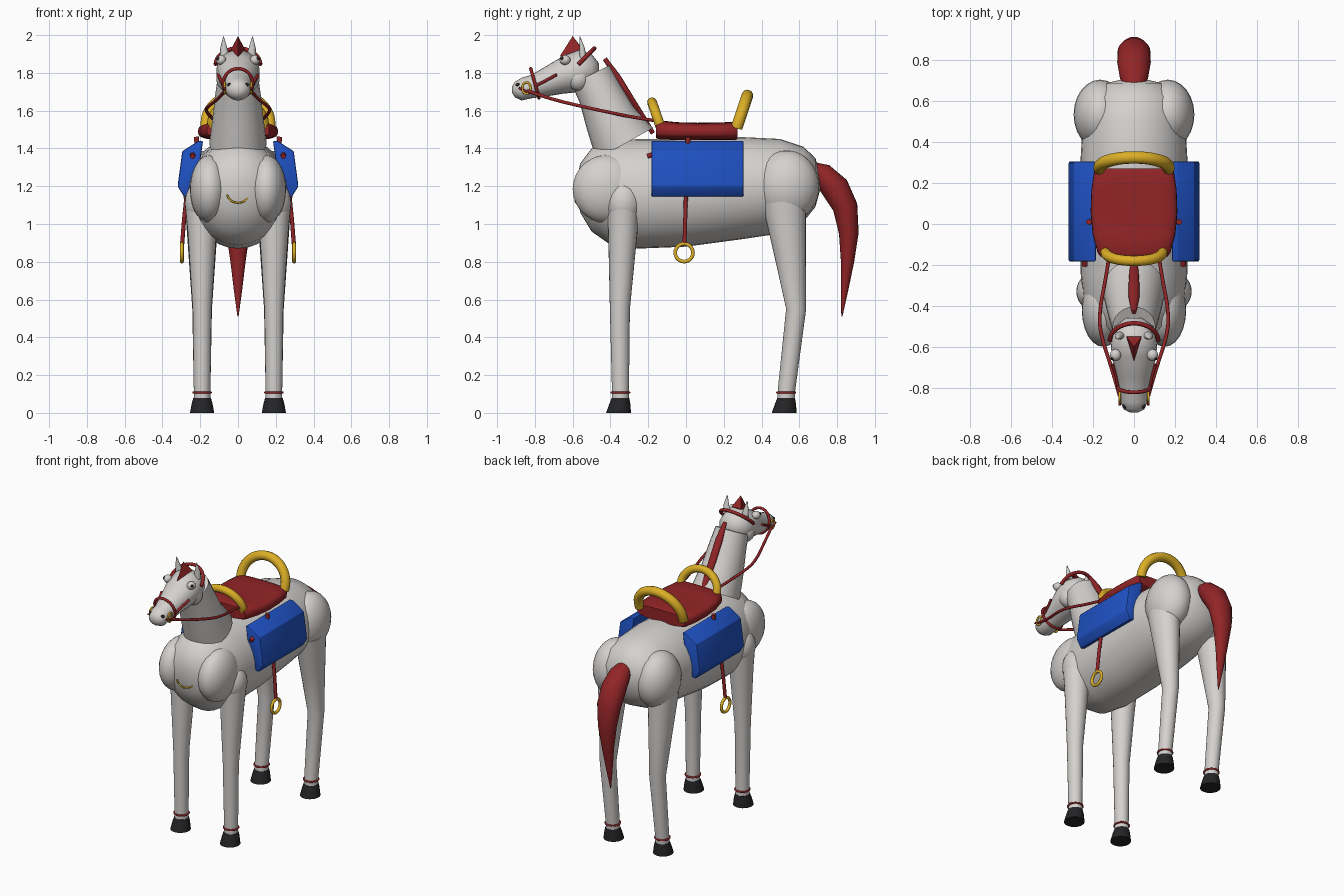
import bpy, bmesh, math
from mathutils import Vector, Matrix

if "Cube" in bpy.data.objects:
    bpy.data.objects.remove(bpy.data.objects["Cube"])


def material(name, r, g, b):
    m = bpy.data.materials.new(name)
    m.diffuse_color = (r, g, b, 1)
    m.use_nodes = True
    m.node_tree.nodes["Principled BSDF"].inputs["Base Color"].default_value = m.diffuse_color
    return m


COAT = material("coat_grey", .66, .64, .62)
RED = material("leather_red", .29, .018, .02)
BLUE = material("bag_blue", .014, .085, .56)
GOLD = material("gold", .72, .43, .02)
DARK = material("hoof_black", .018, .018, .02)
X = Vector((1, 0, 0))


def finish(name, bm, mat, angle=40):
    bmesh.ops.recalc_face_normals(bm, faces=bm.faces)
    me = bpy.data.meshes.new(name)
    bm.to_mesh(me)
    bm.free()
    me.materials.append(mat)
    me.polygons.foreach_set("use_smooth", [True] * len(me.polygons))
    me.set_sharp_from_angle(angle=math.radians(angle))
    ob = bpy.data.objects.new(name, me)
    bpy.context.collection.objects.link(ob)
    return ob


def loft(name, mat, rings, v=None, n=24, power=1.0):
    """Skin of elliptical rings (x, y, z, half width, half depth)."""
    bm = bmesh.new()
    pts = [Vector(r[:3]) for r in rings]
    loops = []
    for i, r in enumerate(rings):
        t = pts[min(i + 1, len(pts) - 1)] - pts[max(i - 1, 0)]
        axis = Vector(v) if v else X.cross(t).normalized()
        loop = []
        for k in range(n):
            c, s = math.cos(math.tau * k / n), math.sin(math.tau * k / n)
            c = math.copysign(abs(c) ** power, c)
            s = math.copysign(abs(s) ** power, s)
            loop.append(bm.verts.new(pts[i] + X * (c * r[3]) + axis * (s * r[4])))
        loops.append(loop)
    for a, b in zip(loops, loops[1:]):
        for k in range(n):
            bm.faces.new((a[k], a[(k + 1) % n], b[(k + 1) % n], b[k]))
    bm.faces.new(loops[0])
    bm.faces.new(loops[-1])
    return finish(name, bm, mat)


def ball(name, mat, loc, size):
    bm = bmesh.new()
    mtx = Matrix.Translation(loc) @ Matrix.Diagonal((*size, 1))
    bmesh.ops.create_uvsphere(bm, u_segments=24, v_segments=14, radius=1, matrix=mtx)
    return finish(name, bm, mat)


def tube(name, mat, pts, r, closed=False, smooth=False):
    cu = bpy.data.curves.new(name, 'CURVE')
    cu.dimensions = '3D'
    cu.bevel_depth, cu.bevel_resolution, cu.use_fill_caps = r, 3, True
    sp = cu.splines.new('NURBS' if smooth else 'POLY')
    sp.points.add(len(pts) - 1)
    for p, q in zip(sp.points, pts):
        p.co = (*q, 1)
    sp.use_cyclic_u = closed
    if smooth:
        sp.order_u, sp.use_endpoint_u, sp.resolution_u = 3, True, 8
    sp.use_smooth = True
    cu.materials.append(mat)
    ob = bpy.data.objects.new(name, cu)
    bpy.context.collection.objects.link(ob)
    bpy.ops.object.select_all(action='DESELECT')
    ob.select_set(True)
    bpy.context.view_layer.objects.active = ob
    bpy.ops.object.convert(target='MESH')
    return ob


def arc(center, u, v, a0=0, a1=360, n=28):
    c, u, v = Vector(center), Vector(u), Vector(v)
    steps = n if a1 - a0 >= 360 else n + 1
    angles = [math.radians(a0 + (a1 - a0) * i / n) for i in range(steps)]
    return [c + u * math.cos(a) + v * math.sin(a) for a in angles]


def hull(name, mat, pts, bevel=0.0):
    bm = bmesh.new()
    for p in pts:
        bm.verts.new(p)
    bmesh.ops.convex_hull(bm, input=bm.verts)
    bmesh.ops.dissolve_limit(bm, angle_limit=.02, verts=bm.verts, edges=bm.edges)
    if bevel:
        bmesh.ops.bevel(bm, geom=bm.edges[:], offset=bevel, segments=2,
                        affect='EDGES', profile=.5)
    return finish(name, bm, mat, 25)


# Barrel of the body: y, z, half width, half height
body = [(-.578, 1.2, .03, .04), (-.56, 1.19, .12, .13), (-.50, 1.18, .20, .22),
        (-.40, 1.165, .245, .275), (-.25, 1.16, .26, .29), (0, 1.165, .265, .285),
        (.3, 1.19, .262, .27), (.5, 1.2, .25, .25), (.62, 1.21, .22, .20),
        (.685, 1.22, .15, .13), (.71, 1.22, .04, .04)]
loft("body", COAT, [(0, *r) for r in body], v=(0, 0, 1), n=32)

# Neck, head and mane
loft("neck", COAT, [(0, -.325, 1.425, .152, .172), (0, -.40, 1.56, .135, .138),
                    (0, -.455, 1.69, .12, .118), (0, -.505, 1.79, .105, .112)])
head = [(-.46, 1.81, .04, .04), (-.50, 1.81, .095, .09), (-.57, 1.81, .115, .112),
        (-.65, 1.79, .108, .10), (-.75, 1.752, .082, .078), (-.82, 1.727, .068, .062),
        (-.87, 1.714, .066, .06), (-.905, 1.712, .05, .042), (-.92, 1.712, .02, .018)]
loft("head", COAT, [(0, *r) for r in head], v=(0, 0, 1))
loft("mane", RED, [(0, -.43, 1.875, .012, .012), (0, -.36, 1.775, .026, .017),
                   (0, -.29, 1.66, .026, .017), (0, -.225, 1.56, .022, .015),
                   (0, -.175, 1.48, .015, .012)], n=12)
hull("forelock", RED, [(-.037, -.55, 1.925), (.037, -.55, 1.925), (0, -.67, 1.885),
                       (0, -.60, 1.995), (0, -.55, 1.93)])

# Tail
tail = [(.67, 1.29, .05, .04), (.72, 1.265, .07, .06), (.79, 1.19, .082, .075),
        (.843, 1.09, .08, .066), (.862, .95, .062, .052), (.855, .8, .04, .035),
        (.84, .65, .022, .019), (.825, .51, .003, .003)]
loft("tail", RED, [(0, *r) for r in tail])

for s, side in ((-1, "left"), (1, "right")):
    # Shoulder and haunch muscles
    ball(f"shoulder_{side}", COAT, (s * .15, -.42, 1.185), (.105, .18, .18))
    ball(f"upper_arm_{side}", COAT, (s * .19, -.33, 1.11), (.092, .095, .12))
    ball(f"haunch_{side}", COAT, (s * .165, .535, 1.2), (.13, .17, .19))

    # Legs, hooves and fetlock bands
    loft(f"front_leg_{side}", COAT, [
        (s * .19, -.33, 1.12, .092, .088), (s * .19, -.335, .95, .076, .077),
        (s * .19, -.35, .55, .05, .053), (s * .19, -.347, .12, .044, .045),
        (s * .19, -.347, .07, .044, .045)])
    loft(f"back_leg_{side}", COAT, [
        (s * .19, .52, 1.12, .092, .117), (s * .19, .55, .85, .073, .085),
        (s * .19, .583, .55, .052, .053), (s * .19, .532, .12, .044, .046),
        (s * .19, .53, .07, .044, .045)])
    for end, y in (("front", -.347), ("back", .53)):
        loft(f"{end}_hoof_{side}", DARK, [
            (s * .19, y, .078, .047, .047), (s * .19, y - .003, .05, .055, .055),
            (s * .19, y - .01, 0, .064, .066)], v=(0, 1, 0))
        tube(f"{end}_fetlock_band_{side}", RED,
             arc((s * .19, y, .108), (.046, 0, 0), (0, .047, 0)), .006, closed=True)

    # Face: ears, eyes, nostrils, cheeks
    loft(f"ear_{side}", COAT, [(s * .068, -.545, 1.88, .026, .02),
                               (s * .075, -.55, 1.93, .019, .014),
                               (s * .077, -.562, 1.992, .002, .002)], n=12)
    ball(f"eye_{side}", COAT, (s * .09, -.64, 1.868), (.027, .029, .026))
    ball(f"pupil_{side}", DARK, (s * .104, -.655, 1.875), (.011, .011, .011))
    ball(f"nostril_{side}", DARK, (s * .045, -.89, 1.737), (.012, .012, .01))
    ball(f"cheek_{side}", COAT, (s * .06, -.57, 1.77), (.055, .06, .065))

    # Bridle sides, bit and rein
    tube(f"cheek_strap_{side}", RED, [(s * .078, -.80, 1.73), (s * .086, -.75, 1.755),
                                      (s * .106, -.685, 1.79)], .008)
    tube(f"bit_ring_{side}", GOLD,
         arc((s * .07, -.845, 1.72), (0, .022, 0), (0, 0, .03)), .006, closed=True)
    tube(f"mouth_strap_{side}", RED, [(s * .07, -.885, 1.72), (s * .07, -.84, 1.70)], .006)
    tube(f"rein_{side}", RED, [(s * .07, -.84, 1.705), (s * .10, -.73, 1.665),
                               (s * .17, -.52, 1.615), (s * .165, -.40, 1.59),
                               (s * .14, -.28, 1.565), (s * .12, -.15, 1.545)],
         .009, smooth=True)

    # Saddle bag with its straps
    profile = [(.185, 1.44), (.21, 1.44), (.295, 1.385), (.32, 1.2), (.285, 1.143), (.225, 1.16)]
    hull(f"saddle_bag_{side}", BLUE,
         [(s * x, y, z) for x, z in profile for y in (-.183, .305)], .008)
    tube(f"bag_toggle_{side}", RED, [(s * .215, .01, 1.39), (s * .22, .01, 1.462)], .014)
    tube(f"bag_loop_{side}", RED, [(s * .24, -.205, 1.358), (s * .24, -.17, 1.37)], .014)

    # Stirrup and leather
    tube(f"stirrup_leather_{side}", RED, [(s * .27, 0, 1.17), (s * .285, -.004, 1.03),
                                          (s * .296, -.008, .89)], .011)
    tube(f"stirrup_{side}", GOLD,
         arc((s * .297, -.01, .848), (0, .047, 0), (0, 0, .047)), .010, closed=True)

# Bridle bands around the head
tube("noseband", RED, arc((0, -.80, 1.745), (.078, 0, 0), (0, -.022, .078)), .009, closed=True)
tube("crown_band", RED, arc((0, -.57, 1.845), (.118, 0, 0), (0, .085, .085), 0, 180), .011)

# Chest ornament
tube("chest_chain", GOLD, arc((0, -.572, 1.165), (.058, .012, 0), (0, .008, .053), 190, 350), .005)

# Padded saddle seat and its two handles
seat = [(-.158, 1.497, .165, .042), (-.14, 1.498, .178, .051), (-.05, 1.492, .202, .047),
        (.06, 1.49, .212, .046), (.17, 1.49, .208, .047), (.255, 1.492, .195, .049),
        (.272, 1.492, .185, .042)]
loft("saddle_seat", RED, [(0, *r) for r in seat], v=(0, 0, 1), n=32, power=.6)
tube("front_handle", GOLD, arc((0, -.14, 1.53), (.138, 0, 0), (0, -.04, .115), -8, 188), .026)
tube("rear_handle", GOLD, arc((0, .275, 1.53), (.168, 0, 0), (0, .05, .15), -8, 188), .031)
